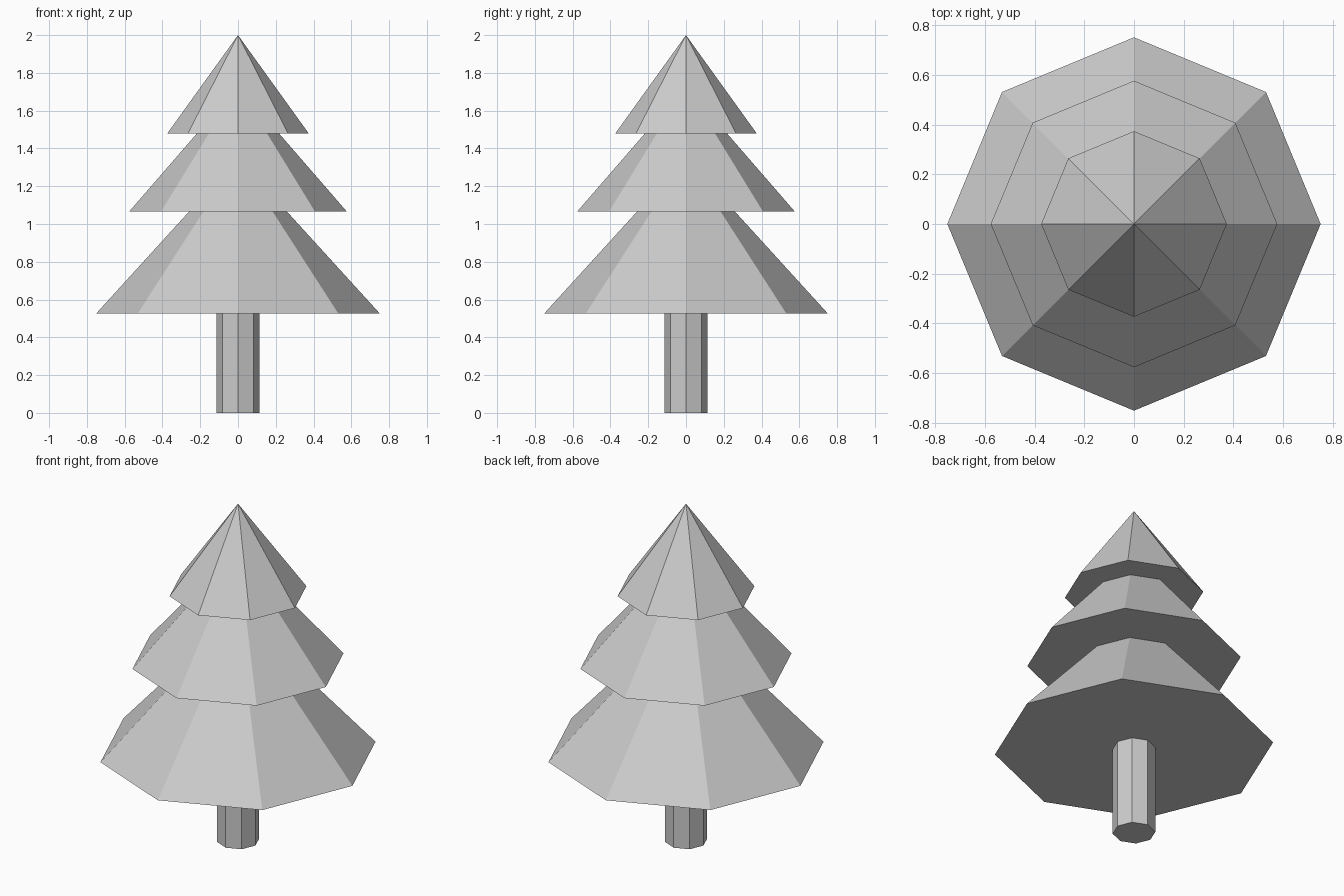
import bpy, bmesh, math

if "Cube" in bpy.data.objects:
    bpy.data.objects.remove(bpy.data.objects["Cube"])

SIDES = 8

grey = bpy.data.materials.new("light grey")
grey.diffuse_color = (0.6, 0.6, 0.6, 1.0)
grey.use_nodes = True
grey.node_tree.nodes["Principled BSDF"].inputs["Base Color"].default_value = grey.diffuse_color


def lathe(name, profile):
    """Turn an (r, z) profile, listed from bottom to top, into an eight-sided part."""
    bm = bmesh.new()
    rings = []
    for r, z in profile:
        if r == 0:
            rings.append([bm.verts.new((0, 0, z))] * SIDES)
        else:
            rings.append([bm.verts.new((r * math.cos(math.tau * i / SIDES),
                                        r * math.sin(math.tau * i / SIDES), z))
                          for i in range(SIDES)])
    for low, high in zip(rings, rings[1:]):
        for i in range(SIDES):
            j = (i + 1) % SIDES
            corners = [low[i], low[j], high[j], high[i]]
            bm.faces.new(list(dict.fromkeys(corners)))  # drops repeated tip points
    mesh = bpy.data.meshes.new(name)
    bm.to_mesh(mesh)
    bm.free()
    mesh.materials.append(grey)
    obj = bpy.data.objects.new(name, mesh)
    bpy.context.collection.objects.link(obj)
    return obj


TRUNK_R = 0.115
Z1, Z2, Z3, TOP = 0.525, 1.065, 1.48, 2.0   # tier undersides and tip
NECK1, NECK2 = 0.26, 0.217                  # where a tier meets the one above

# Trunk with a closed foot
lathe("trunk", [(0, 0), (TRUNK_R, 0), (TRUNK_R, Z1)])

# Branch tiers: flat underside from the neck out to the rim, then sloping up
lathe("lower_branches", [(TRUNK_R, Z1), (0.752, Z1), (NECK1, Z2)])
lathe("middle_branches", [(NECK1, Z2), (0.577, Z2), (NECK2, Z3)])
lathe("top_branches", [(NECK2, Z3), (0.374, Z3), (0, TOP)])
